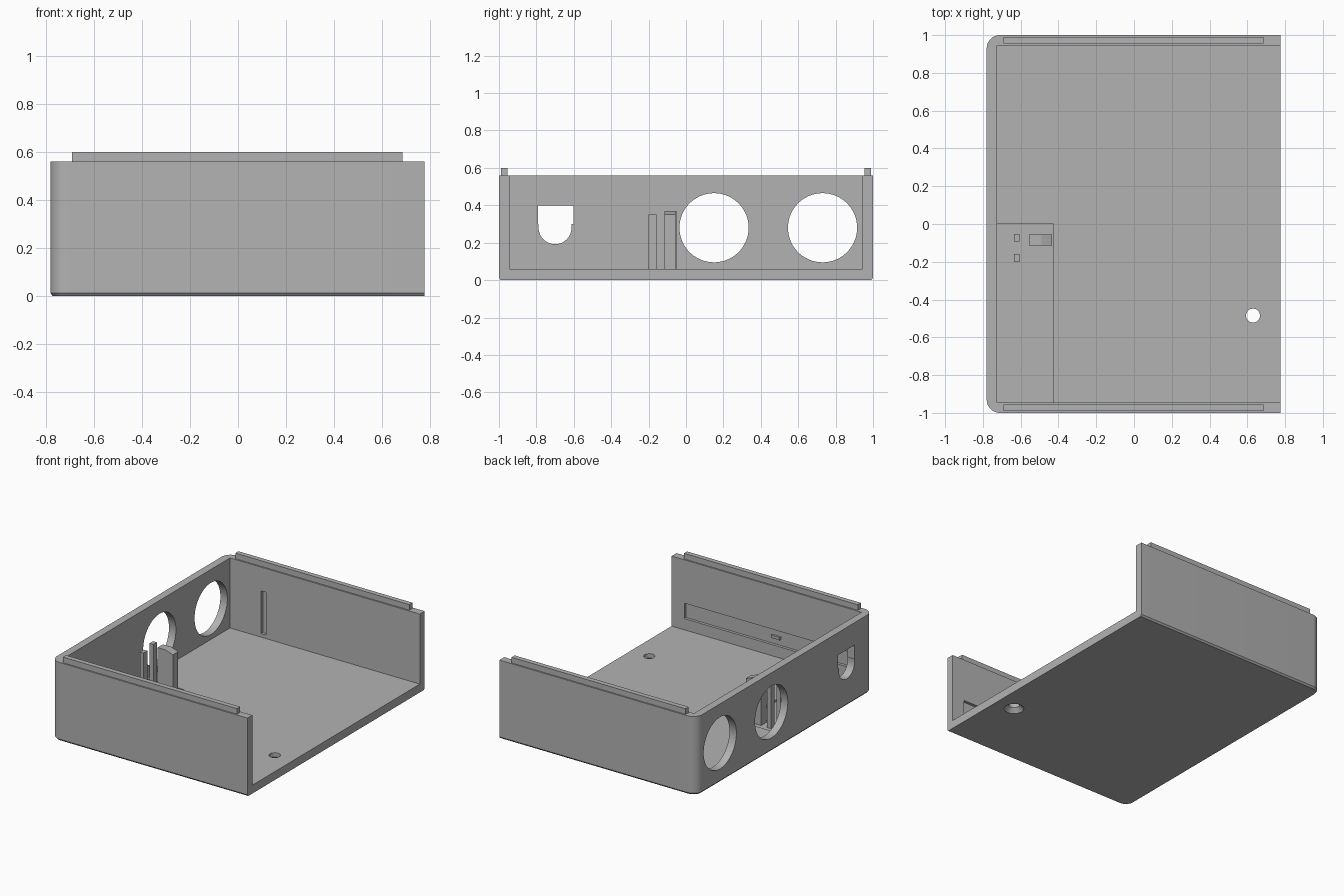
import bpy, bmesh, math
from mathutils import Vector

cube = bpy.data.objects.get("Cube")
if cube:
    bpy.data.objects.remove(cube, do_unlink=True)

grey = bpy.data.materials.new("plain_grey")
grey.use_nodes = True
colour = (0.45, 0.45, 0.45, 1)
grey.diffuse_color = colour
grey.node_tree.nodes["Principled BSDF"].inputs["Base Color"].default_value = colour


def loft(name, rings):
    """Join matching rings of points into a closed solid."""
    bm = bmesh.new()
    loops = [[bm.verts.new(p) for p in ring] for ring in rings]
    n = len(loops[0])
    for a, b in zip(loops, loops[1:]):
        for i in range(n):
            j = (i + 1) % n
            bm.faces.new((a[i], a[j], b[j], b[i]))
    bm.faces.new(loops[0][::-1])
    bm.faces.new(loops[-1])
    bmesh.ops.recalc_face_normals(bm, faces=bm.faces)
    mesh = bpy.data.meshes.new(name)
    bm.to_mesh(mesh)
    bm.free()
    mesh.materials.append(grey)
    ob = bpy.data.objects.new(name, mesh)
    bpy.context.collection.objects.link(ob)
    return ob


def box(name, x, y, z):
    return loft(name, [[(x[i], y[j], h) for i, j in ((0, 0), (1, 0), (1, 1), (0, 1))] for h in z])


def arc(cx, cy, r, start, end, steps):
    return [(cx + r * math.cos(math.radians(start + (end - start) * i / steps)),
             cy + r * math.sin(math.radians(start + (end - start) * i / steps)))
            for i in range(steps + 1)]


def cut(target, cutter):
    mod = target.modifiers.new("cut", 'BOOLEAN')
    mod.operation = 'DIFFERENCE'
    mod.solver = 'EXACT'
    mod.object = cutter
    bpy.context.view_layer.objects.active = target
    bpy.ops.object.modifier_apply(modifier=mod.name)
    bpy.data.objects.remove(cutter, do_unlink=True)


def wall_cut(target, outline):
    """Cut a (y, z) outline through the left-hand end wall."""
    cut(target, loft("cutter", [[(x, y, z) for y, z in outline] for x in (-0.9, -0.65)]))


# Tray body: two rounded corners, tiny chamfer underneath
LEFT, RIGHT, WALL, RADIUS = -0.78, 0.775, 0.055, 0.07


def outline(inset, z):
    x, y, r = LEFT + inset, 1 - inset, RADIUS - inset
    pts = [(RIGHT, y)] + arc(x + r, y - r, r, 90, 180, 10)
    pts += arc(x + r, r - y, r, 180, 270, 10) + [(RIGHT, -y)]
    return [(px, py, z) for px, py in pts]


tray = loft("tray_body", [outline(0.01, 0), outline(0, 0.012), outline(0, 0.56)])
inner = 1 - WALL
cut(tray, box("cutter", (LEFT + WALL, 1), (-inner, inner), (0.06, 1)))

# Two round ports and one round-bottomed port in the end wall
for y in (0.15, 0.73):
    wall_cut(tray, arc(y, 0.28, 0.185, 0, 354, 59))
wall_cut(tray, arc(-0.7, 0.28, 0.088, 180, 360, 24)
         + [(-0.612, 0.3), (-0.602, 0.3), (-0.602, 0.4), (-0.79, 0.4), (-0.79, 0.3), (-0.788, 0.3)])

# Countersunk screw hole in the floor
rings = [[(x, y, z) for x, y in arc(0.63, -0.485, r, 0, 348, 29)]
         for z, r in ((-0.01, 0.075), (0.03, 0.037), (0.1, 0.037))]
cut(tray, loft("cutter", rings))

# Shallow floor recess, long side groove and upright slot
cut(tray, box("cutter", (LEFT + WALL, -0.425), (-inner, 0), (0.045, 0.1)))
cut(tray, box("cutter", (-0.675, 0.675), (-inner - 0.02, -0.9), (0.14, 0.25)))
cut(tray, box("cutter", (-0.48, -0.44), (0.9, inner + 0.02), (0.085, 0.39)))

# Latch bump inside the groove
box("groove_latch", (-0.075, -0.005), (-0.97, -0.95), (0.183, 0.203))

# Raised lips along both side walls
for side, name in ((-1, "front_lip"), (1, "back_lip")):
    box(name, (-0.69, 0.685), sorted((side * 0.955, side * 0.99)), (0.555, 0.6))

# Support posts standing on the floor
box("tall_slim_post", (-0.635, -0.605), (-0.092, -0.052), (0.04, 0.37))
box("short_slim_post", (-0.635, -0.605), (-0.2, -0.158), (0.04, 0.35))
profile = [(-0.555, 0.04), (-0.435, 0.04), (-0.435, 0.35), (-0.49, 0.37), (-0.555, 0.37)]
loft("wide_post", [[(x, y, z) for x, z in profile] for y in (-0.115, -0.055)])

# Smooth the round surfaces, keep edges crisp
bpy.ops.object.select_all(action='DESELECT')
tray.select_set(True)
bpy.context.view_layer.objects.active = tray
bpy.ops.object.shade_smooth_by_angle(angle=math.radians(30))
